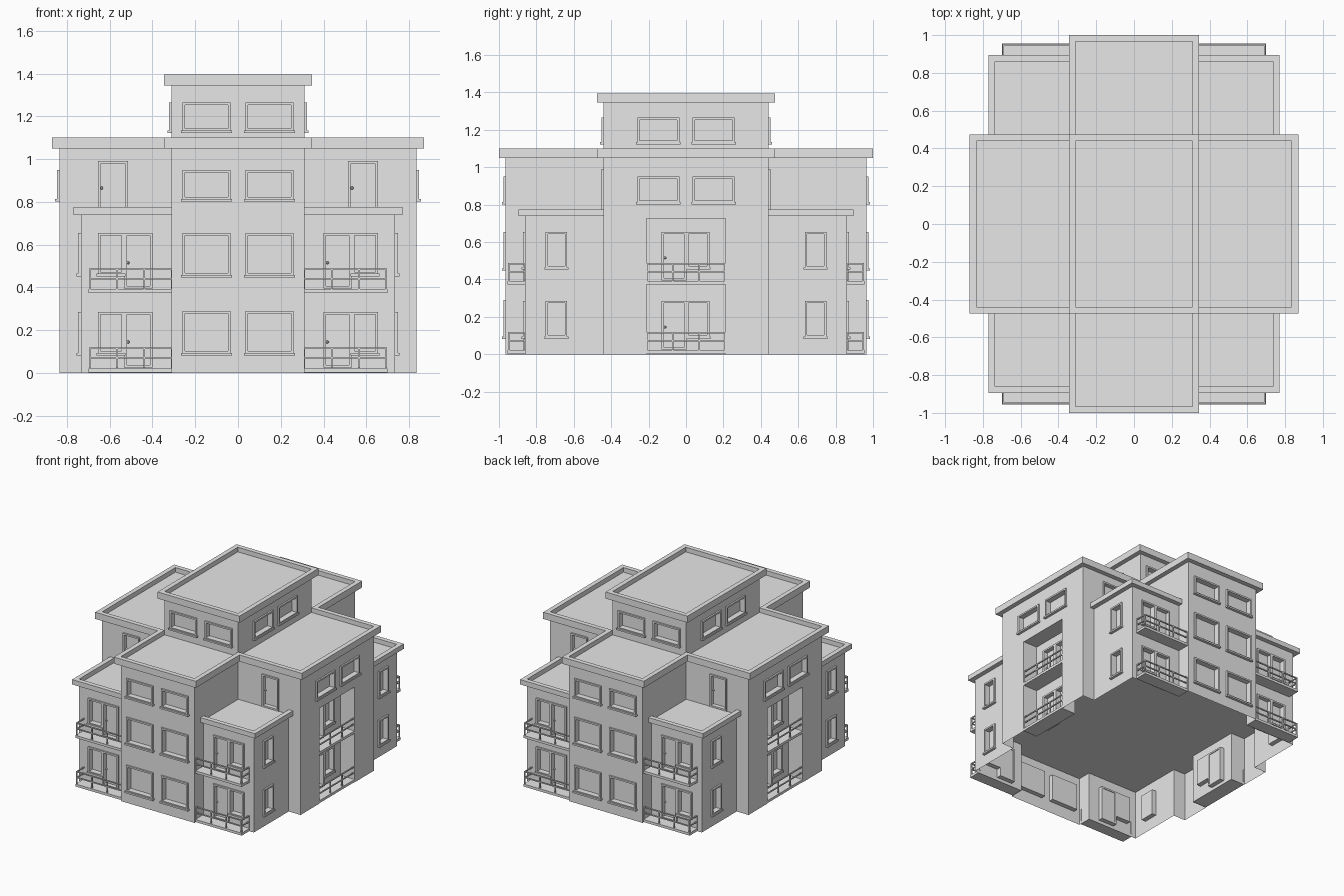
import bpy, bmesh, math
from mathutils import Matrix, Vector

old = bpy.data.objects.get("Cube")
if old:
    bpy.data.objects.remove(old, do_unlink=True)

plaster = bpy.data.materials.new("plain_grey")
plaster.use_nodes = True
GREY = (0.8, 0.8, 0.8, 1)
plaster.diffuse_color = GREY
plaster.node_tree.nodes["Principled BSDF"].inputs["Base Color"].default_value = GREY

# Main half sizes and heights
WING_X, WING_Y = 0.31, 0.965
SIDE_X, SIDE_Y = 0.835, 0.44
CORNER_X, CORNER_Y = 0.735, 0.86
MAIN_TOP, TOWER_TOP, CORNER_TOP = 1.10, 1.395, 0.775
OVERHANG, DROP = 0.035, 0.035
LOGGIA_Y, LOGGIA_DEPTH, LOGGIA_TOP = 0.21, 0.12, 0.725
FLOORS = (0, 0.37)

parts = {}


def part(name):
    return parts.setdefault(name, bmesh.new())


def box(name, m, x0, x1, y0, y1, z0, z1):
    size = Matrix.Diagonal((abs(x1 - x0), abs(y1 - y0), z1 - z0, 1))
    centre = Matrix.Translation(((x0 + x1) / 2, (y0 + y1) / 2, (z0 + z1) / 2))
    bmesh.ops.create_cube(part(name), size=1, matrix=m @ centre @ size)


def frame(spin, x, y, z, direction):
    """Wall frame: local x runs along the wall, local y goes into it."""
    return spin @ Matrix.Translation((x, y, z)) @ Matrix.Rotation(math.radians(direction), 4, "Z")


def wall(m, width, height, holes=()):
    """Flat wall sheet with rectangular openings."""
    bm = part("walls")
    xs = sorted({0, width, *(v for h in holes for v in h[:2])})
    zs = sorted({0, height, *(v for h in holes for v in h[2:])})
    for a, b in zip(xs, xs[1:]):
        for c, d in zip(zs, zs[1:]):
            u, w = (a + b) / 2, (c + d) / 2
            if any(h[0] < u < h[1] and h[2] < w < h[3] for h in holes):
                continue
            corners = ((a, c), (b, c), (b, d), (a, d))
            bm.faces.new([bm.verts.new(m @ Vector((x, 0, z))) for x, z in corners])


def trim(m, hole, name):
    x0, x1, z0, z1 = hole
    t, front, back = 0.012, -0.012, 0.035
    for a, b in ((x0, x0 + t), (x1 - t, x1)):
        box(name, m, a, b, front, back, z0, z1)
    for c, d in ((z0, z0 + t), (z1 - t, z1)):
        box(name, m, x0 + t, x1 - t, front, back, c, d)


def window(m, hole):
    x0, x1, z0, z1 = hole
    trim(m, hole, "window_frames")
    box("window_panes", m, x0, x1, 0.03, 0.035, z0, z1)
    box("window_sills", m, x0 - 0.006, x1 + 0.006, -0.02, 0, z0 - 0.008, z0 + 0.004)


def door(m, hole):
    x0, x1, z0, z1 = hole
    trim(m, hole, "door_frames")
    box("doors", m, x0, x1, 0.02, 0.03, z0, z1)
    knob = m @ Matrix.Translation((x0 + 0.018, 0.012, z0 + 0.12))
    bmesh.ops.create_uvsphere(part("door_knobs"), u_segments=8, v_segments=6, radius=0.007, matrix=knob)


def facade(m, width, height, windows=(), doors=(), gaps=()):
    wall(m, width, height, [*windows, *doors, *gaps])
    for h in windows:
        window(m, h)
    for h in doors:
        door(m, h)


def pair(centre, z0, z1):
    """Two matching windows either side of a centre line."""
    return [(centre - 0.26, centre - 0.035, z0, z1), (centre + 0.035, centre + 0.26, z0, z1)]


def flip(hole, width):
    return (width - hole[1], width - hole[0], *hole[2:])


def rail_run(m, a, b, z, posts):
    """Two rails and evenly spaced posts from point a to point b."""
    t = 0.004
    x0, x1 = sorted((a[0], b[0]))
    y0, y1 = sorted((a[1], b[1]))
    for height in (0.068, 0.112):
        box("railings", m, x0 - t, x1 + t, y0 - t, y1 + t, z + height - t, z + height + t)
    for i in range(posts):
        p = Vector(a).lerp(Vector(b), i / (posts - 1))
        box("railings", m, p.x - t, p.x + t, p.y - t, p.y + t, z + 0.02, z + 0.112)


def roof(m, x0, x1, y0, y1, top):
    box("roofs", m, x0, x1, y0, y1, top - DROP - 0.01, top - DROP)


def cornice(m, x0, x1, y0, y1, top, depth=0.05):
    box("cornices", m, x0, x1, y0, y1, top - depth, top)


HOME = Matrix.Identity(4)
main_h = MAIN_TOP - DROP
corner_h = CORNER_TOP - DROP
corner_w, corner_d = CORNER_X - WING_X, CORNER_Y - SIDE_Y
wing_d, flank_w = WING_Y - SIDE_Y, SIDE_X - WING_X

# Each pass makes the front half and one end; the second is turned half round
for spin in (HOME, Matrix.Rotation(math.pi, 4, "Z")):
    # Projecting centre wing
    m = frame(spin, -WING_X, -WING_Y, 0, 0)
    rows = ((0.09, 0.29), (0.455, 0.655), (0.81, 0.95))
    facade(m, 2 * WING_X, main_h, [w for r in rows for w in pair(WING_X, *r)])
    gap = (WING_Y - CORNER_Y, wing_d, 0, corner_h)
    facade(frame(spin, WING_X, -WING_Y, 0, 90), wing_d, main_h, gaps=[gap])
    facade(frame(spin, -WING_X, -SIDE_Y, 0, -90), wing_d, main_h, gaps=[flip(gap, wing_d)])
    roof(spin, -WING_X, WING_X, -WING_Y, -SIDE_Y, MAIN_TOP)
    cornice(spin, -WING_X - OVERHANG, WING_X + OVERHANG, -WING_Y - OVERHANG, -WING_Y, MAIN_TOP)

    for s in (1, -1):
        cornice(spin, s * WING_X, s * (WING_X + OVERHANG), -WING_Y, -SIDE_Y, MAIN_TOP)

        # Front of the cross block, with its terrace door
        x = WING_X if s > 0 else -SIDE_X
        opening, gap = (0.205, 0.345, corner_h + 0.005, 0.99), (0, corner_w, 0, corner_h)
        if s < 0:
            opening, gap = flip(opening, flank_w), flip(gap, flank_w)
        facade(frame(spin, x, -SIDE_Y, 0, 0), flank_w, main_h, doors=[opening], gaps=[gap])
        cornice(spin, s * (WING_X + OVERHANG), s * (SIDE_X + OVERHANG), -SIDE_Y - OVERHANG, -SIDE_Y, MAIN_TOP)

        # Low corner block front with balcony openings
        m = frame(spin, WING_X if s > 0 else -CORNER_X, -CORNER_Y, 0, 0)
        doors = [(0.09, 0.222, z + 0.025, z + 0.285) for z in FLOORS]
        glass = [(0.222, 0.345, z + 0.09, z + 0.285) for z in FLOORS]
        if s < 0:
            doors = [flip(h, corner_w) for h in doors]
            glass = [flip(h, corner_w) for h in glass]
        facade(m, corner_w, corner_h, glass, doors)

        # Low corner block outer side
        m = frame(spin, CORNER_X, -CORNER_Y, 0, 90) if s > 0 else frame(spin, -CORNER_X, -SIDE_Y, 0, -90)
        slim = [(0.11, 0.225, z + 0.09, z + 0.285) for z in FLOORS]
        facade(m, corner_d, corner_h, slim if s > 0 else [flip(h, corner_d) for h in slim])
        roof(spin, s * WING_X, s * CORNER_X, -CORNER_Y, -SIDE_Y, CORNER_TOP)
        cornice(spin, s * WING_X, s * (CORNER_X + OVERHANG), -CORNER_Y - OVERHANG, -CORNER_Y, CORNER_TOP, 0.037)
        cornice(spin, s * CORNER_X, s * (CORNER_X + OVERHANG), -CORNER_Y, -SIDE_Y, CORNER_TOP, 0.037)

        # Balconies
        for z in FLOORS:
            box("balcony_slabs", spin, s * WING_X, s * 0.70, -0.955, -CORNER_Y, z + 0.003, z + 0.022)
            rail_run(spin, (s * WING_X, -0.948), (s * 0.693, -0.948), z + 0.003, 4)
            rail_run(spin, (s * 0.693, -0.948), (s * 0.693, -CORNER_Y), z + 0.003, 2)

    # End of the cross block with its two-storey recess
    m = frame(spin, SIDE_X, -SIDE_Y, 0, 90)
    recess = (SIDE_Y - LOGGIA_Y, SIDE_Y + LOGGIA_Y, 0, LOGGIA_TOP)
    facade(m, 2 * SIDE_Y, main_h, pair(SIDE_Y, 0.81, 0.95), gaps=[recess])
    back_x = SIDE_X - LOGGIA_DEPTH
    inner = frame(spin, back_x, -LOGGIA_Y, 0, 90)
    facade(inner, 2 * LOGGIA_Y, LOGGIA_TOP,
           [(0.212, 0.335, z + 0.09, z + 0.285) for z in FLOORS],
           [(0.08, 0.212, z + 0.025, z + 0.285) for z in FLOORS])
    wall(frame(spin, back_x, LOGGIA_Y, 0, 0), LOGGIA_DEPTH, LOGGIA_TOP)
    wall(frame(spin, SIDE_X, -LOGGIA_Y, 0, 180), LOGGIA_DEPTH, LOGGIA_TOP)
    box("recess_ceilings", spin, back_x, SIDE_X - 0.002, -LOGGIA_Y, LOGGIA_Y, LOGGIA_TOP, LOGGIA_TOP + 0.01)
    for z in FLOORS:
        box("balcony_slabs", spin, back_x, SIDE_X, -LOGGIA_Y, LOGGIA_Y, z + 0.003, z + 0.022)
        rail_run(spin, (SIDE_X - 0.008, -LOGGIA_Y), (SIDE_X - 0.008, LOGGIA_Y), z + 0.003, 4)
    roof(spin, WING_X, SIDE_X, -SIDE_Y, SIDE_Y, MAIN_TOP)
    cornice(spin, SIDE_X, SIDE_X + OVERHANG, -SIDE_Y, SIDE_Y, MAIN_TOP)

    # Roof tower
    base, tower_h = main_h - 0.005, TOWER_TOP - DROP - main_h + 0.005
    low, high = 1.13 - base, 1.265 - base
    facade(frame(spin, -WING_X, -SIDE_Y, base, 0), 2 * WING_X, tower_h, pair(WING_X, low, high))
    facade(frame(spin, WING_X, -SIDE_Y, base, 90), 2 * SIDE_Y, tower_h, pair(SIDE_Y, low, high))
    cornice(spin, -WING_X - OVERHANG, WING_X + OVERHANG, -SIDE_Y - OVERHANG, -SIDE_Y, TOWER_TOP)
    cornice(spin, WING_X, WING_X + OVERHANG, -SIDE_Y, SIDE_Y, TOWER_TOP)

roof(HOME, -WING_X, WING_X, -SIDE_Y, SIDE_Y, TOWER_TOP)

# Ceiling over the open ground storey
for x, y in ((WING_X, WING_Y), (SIDE_X, SIDE_Y), (CORNER_X, CORNER_Y)):
    box("ground_ceiling", HOME, -x + 0.001, x - 0.001, -y + 0.001, y - 0.001, 0.372, 0.376)

for name, bm in parts.items():
    bmesh.ops.remove_doubles(bm, verts=bm.verts, dist=0.00001)
    mesh = bpy.data.meshes.new(name)
    bm.to_mesh(mesh)
    bm.free()
    mesh.materials.append(plaster)
    bpy.context.scene.collection.objects.link(bpy.data.objects.new(name, mesh))
